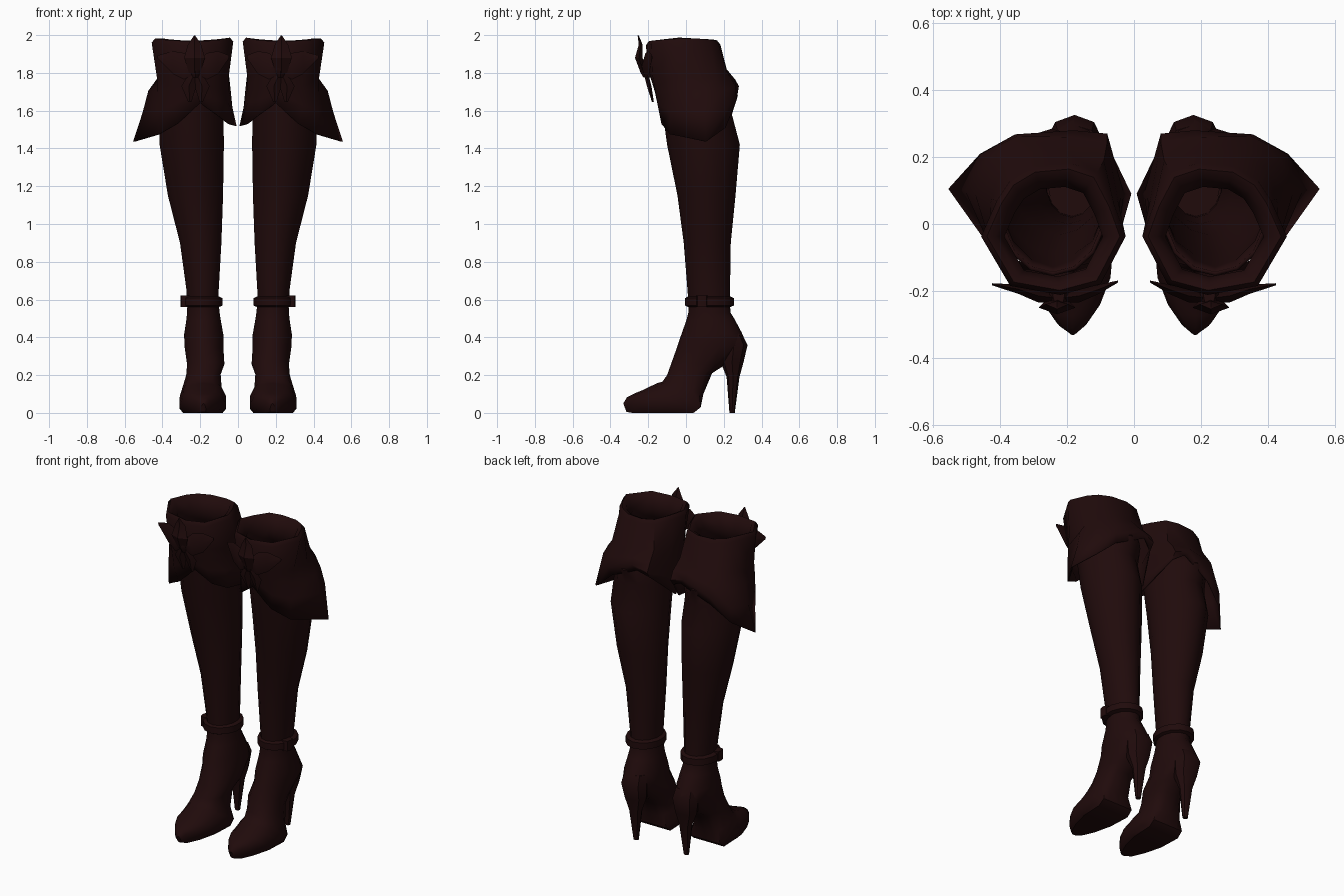
import bpy, bmesh, math
from mathutils import Vector

leather = bpy.data.materials.new("dark brown leather")
leather.diffuse_color = (0.0145, 0.0032, 0.0034, 1)


def loft(name, rings, cap_start=True, cap_end=True, thickness=0, angle=40):
    """Skin equal-sized point rings, then mirror to the other boot."""
    bm = bmesh.new()
    loops = [[bm.verts.new(p) for p in ring] for ring in rings]
    n = len(loops[0])
    for a, b in zip(loops, loops[1:]):
        for i in range(n):
            j = (i + 1) % n
            bm.faces.new((a[i], a[j], b[j], b[i]))
    if cap_start:
        bm.faces.new(loops[0][::-1])
    if cap_end:
        bm.faces.new(loops[-1])
    bmesh.ops.recalc_face_normals(bm, faces=bm.faces)
    me = bpy.data.meshes.new(name)
    bm.to_mesh(me)
    bm.free()
    me.materials.append(leather)
    me.shade_smooth()
    me.set_sharp_from_angle(angle=math.radians(angle))
    ob = bpy.data.objects.new(name, me)
    bpy.context.collection.objects.link(ob)
    if thickness:
        s = ob.modifiers.new("thickness", 'SOLIDIFY')
        s.thickness = thickness
        s.offset = -1
    ob.modifiers.new("pair", 'MIRROR').use_mirror_merge = False
    return ob


def section(x0, x1, front, back, n=14, power=1.0, drop=0.0):
    """Oval between two (y, z) points; low power is boxier, drop gives a wide flat underside."""
    f, b = Vector((0, *front)), Vector((0, *back))
    pts = []
    for i in range(n):
        t = math.tau * i / n
        s, c = math.sin(t), math.cos(t)
        s = math.copysign(abs(s) ** power, s)
        c = math.copysign(abs(c) ** power, c)
        if drop:
            c -= drop * (1 - c * c)
            c = -1 if c < -.84 else c
        p = (f + b) / 2 + (f - b) / 2 * c
        p.x = (x0 + x1) / 2 + (x1 - x0) / 2 * s
        pts.append(p)
    return pts


def level(x0, x1, y0, y1, z, **kw):
    return section(x0, x1, (y0, z), (y1, z), **kw)


# Leg shaft, open at the top
shaft = [
    level(.085, .40, -.155, .20, 1.79), level(.075, .41, -.14, .275, 1.68, power=1.08),
    level(.072, .42, -.122, .243, 1.58, power=1.1),
    level(.07, .42, -.10, .285, 1.42, power=1.12), level(.075, .375, -.045, .262, 1.15, power=1.1),
    level(.085, .31, -.012, .237, .90, power=1.05), level(.10, .275, .008, .233, .65),
    level(.10, .27, .015, .232, .55),
]
loft("leg_shaft", shaft, False, True, .012)

# Foot, swept from the ankle over the instep to the toe
foot = [
    section(.10, .27, (.013, .58), (.232, .58)),
    section(.095, .272, (.012, .53), (.236, .53)),
    section(.09, .275, (.002, .49), (.255, .50)),
    section(.075, .288, (-.03, .40), (.295, .425)),
    section(.075, .285, (-.05, .34), (.323, .36)),
    section(.07, .272, (-.075, .27), (.20, .25), power=.9),
    section(.09, .275, (-.10, .20), (.138, .21), power=.8),
    section(.085, .295, (-.125, .165), (.092, .10), power=.75, drop=.2),
    section(.062, .31, (-.15, .158), (.078, .03), power=.75, drop=.4),
    section(.06, .312, (-.185, .142), (.04, 0), power=.75, drop=.4),
    section(.068, .305, (-.225, .122), (-.10, 0), power=.75, drop=.4),
    section(.10, .27, (-.275, .102), (-.21, 0), power=.75, drop=.4),
    section(.14, .23, (-.312, .083), (-.285, 0), power=.75, drop=.4),
    section(.17, .195, (-.332, .05), (-.315, .005), drop=.4),
]
loft("foot", foot)

# Tapered stiletto heel
heel = [level(.105, .25, .19, .295, .42, n=8), level(.095, .26, .18, .326, .36, n=8),
        level(.105, .245, .183, .305, .27, n=8), level(.132, .215, .215, .283, .19, n=8),
        level(.158, .19, .23, .258, 0, n=8)]
loft("heel", heel)

# Ankle strap and buckle
strap = [level(.10, .275, .012, .233, .56), level(.08, .298, -.004, .253, .568),
         level(.08, .298, -.004, .253, .608), level(.10, .275, .012, .233, .617)]
loft("ankle_strap", strap, False, False)
buckle = [level(.25, .305, .055, .115, z, n=8, power=.6) for z in (.56, .622)]
loft("strap_buckle", buckle)

# Cuff: hem rises at front and back, drops to an outer and an inner point
hem = [(.20, -.14, 1.64), (.32, -.13, 1.53), (.42, -.085, 1.475), (.555, .105, 1.437),
       (.46, .21, 1.51), (.34, .25, 1.61), (.15, .272, 1.70), (.08, .24, 1.66),
       (.008, .09, 1.52), (.045, -.04, 1.53), (.10, -.115, 1.57)]
low = [(.21, -.165, 1.70), (.34, -.15, 1.63), (.425, -.08, 1.60), (.505, .10, 1.59),
       (.455, .21, 1.60), (.355, .268, 1.66), (.18, .28, 1.73), (.08, .27, 1.70),
       (.03, .09, 1.62), (.05, -.05, 1.64), (.12, -.135, 1.66)]
upper = [(.215, -.18, 1.75), (.34, -.165, 1.72), (.425, -.075, 1.70), (.475, .09, 1.705),
         (.44, .19, 1.70), (.35, .262, 1.73), (.19, .26, 1.765), (.08, .245, 1.75),
         (.04, .085, 1.72), (.05, -.05, 1.71), (.12, -.15, 1.72)]
mid = [(.22, -.20, 1.81), (.35, -.178, 1.79), (.43, -.06, 1.78), (.428, .075, 1.77),
       (.40, .16, 1.78), (.33, .215, 1.81), (.20, .215, 1.82), (.09, .19, 1.81),
       (.048, .07, 1.79), (.05, -.05, 1.78), (.12, -.17, 1.80)]
top = [(.22, -.212, 1.945), (.37, -.185, 1.95), (.457, -.037, 1.96), (.41, .07, 1.96),
       (.37, .13, 1.955), (.30, .172, 1.95), (.19, .182, 1.95), (.11, .155, 1.955),
       (.06, .06, 1.96), (.025, -.037, 1.965), (.10, -.18, 1.95)]


def inset(ring, amount, rise):
    return [(.24 + (x - .24) * amount, -.04 + (y + .04) * amount, z + rise) for x, y, z in ring]


cuff = [hem, low, upper, mid, top, inset(top, .92, .022),
        inset(top, .80, .01), inset(top, .68, -.05), inset(top, .74, -.18)]
loft("flared_cuff", cuff, False, False, .008, 50)


def ribbon(name, stations):
    """Flat folded ribbon; each station is centre, half-width vector, depth."""
    rings = []
    for c, w, d in stations:
        c, w = Vector(c), Vector(w)
        rings.append([c - w, c - Vector((0, d, 0)), c + w, c + Vector((0, d, 0))])
    loft(name, rings, angle=30)


# Bow on the front of the cuff
for side, tip in (("outer", (.425, -.18, 1.885)), ("inner", (.048, -.172, 1.885))):
    s = 1 if side == "outer" else -1
    ribbon(side + "_bow_loop", [
        ((.225, -.222, 1.82), (0, 0, .025), .012),
        ((.225 + s * .06, -.215, 1.835), (0, 0, .07), .02),
        ((.225 + s * .12, -.195, 1.855), (0, 0, .06), .014),
        (tip, (0, 0, .008), .003)])
    ribbon(side + "_bow_tail", [
        ((.225, -.215, 1.81), (.025, 0, 0), .012),
        ((.225 + s * .035, -.195, 1.73), (.04, 0, 0), .012),
        ((.225 + s * .03, -.175, 1.645), (.008, 0, 0), .005)])
ribbon("bow_top_point", [
    ((.23, -.225, 1.80), (.03, 0, 0), .015), ((.23, -.25, 1.88), (.055, 0, 0), .02),
    ((.23, -.24, 1.95), (.035, 0, 0), .01), ((.23, -.253, 1.998), (.003, 0, 0), .003)])
knot = [level(.225 - r, .225 + r, -.225 - d, -.18, z, n=8)
        for r, d, z in ((.018, .0, 1.775), (.03, .015, 1.80), (.03, .025, 1.84), (.018, .02, 1.87))]
loft("bow_knot", knot)
